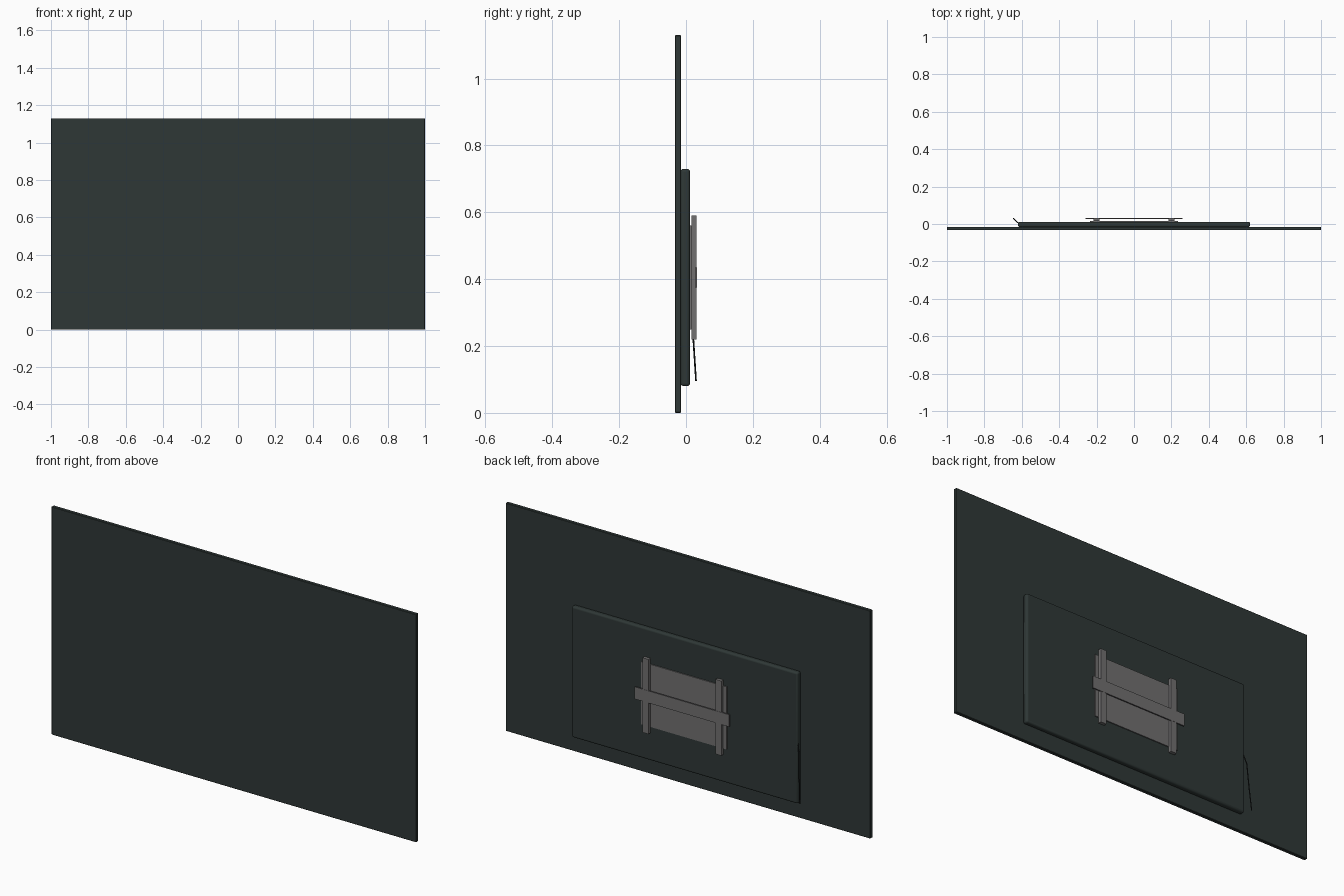
import bpy
import bmesh
from mathutils import Vector

cube = bpy.data.objects.get("Cube")
if cube:
    bpy.data.objects.remove(cube, do_unlink=True)


def material(name, rgb):
    m = bpy.data.materials.new(name)
    m.use_nodes = True
    m.diffuse_color = (*rgb, 1)
    node = next(n for n in m.node_tree.nodes if n.type == "BSDF_PRINCIPLED")
    node.inputs["Base Color"].default_value = (*rgb, 1)
    return m


DARK = material("dark slate plastic", (0.028, 0.039, 0.037))
GREY = material("grey metal", (0.165, 0.16, 0.162))
BLACK = material("black rubber", (0.012, 0.014, 0.014))


def box(name, xs, ys, zs, mat, bevel=0, segments=1):
    """Box from its x, y and z ranges, with optional bevelled edges."""
    mesh = bpy.data.meshes.new(name)
    bm = bmesh.new()
    bmesh.ops.create_cube(bm, size=1)
    for v in bm.verts:
        v.co = Vector([(r[0] + r[1]) / 2 + c * (r[1] - r[0])
                       for c, r in zip(v.co, (xs, ys, zs))])
    bm.to_mesh(mesh)
    bm.free()
    mesh.materials.append(mat)
    ob = bpy.data.objects.new(name, mesh)
    bpy.context.collection.objects.link(ob)
    if bevel:
        mod = ob.modifiers.new("Bevel", "BEVEL")
        mod.width = bevel
        mod.segments = segments
    return ob


# Thin display panel and the rounded electronics housing behind it
box("display_panel", (-1, 1), (-0.033, -0.015), (0, 1.13), DARK, 0.002)
housing = box("rear_housing", (-0.62, 0.62), (-0.016, 0.012), (0.08, 0.73),
              DARK, 0.009, 4)
bpy.context.view_layer.objects.active = housing
housing.select_set(True)
bpy.ops.object.shade_smooth_by_angle()
housing.select_set(False)

# Wall mount: plate, two upright rails and a cross bar
box("mount_plate", (-0.235, 0.235), (0.011, 0.017), (0.25, 0.56), GREY)
for side, x in (("left", 0.2), ("right", -0.2)):
    box(side + "_mount_rail", (x - 0.016, x + 0.016), (0.016, 0.032),
        (0.22, 0.59), GREY)
box("mount_cross_bar", (-0.26, 0.26), (0.027, 0.033), (0.375, 0.435), GREY)

# Power cable hanging from the housing's side
curve = bpy.data.curves.new("power_cable", "CURVE")
curve.dimensions = "3D"
curve.bevel_depth = 0.0025
curve.bevel_resolution = 2
curve.use_fill_caps = True
path = [(-0.615, 0.002, 0.39), (-0.63, 0.015, 0.33),
        (-0.636, 0.022, 0.22), (-0.645, 0.03, 0.095)]
spline = curve.splines.new("POLY")
spline.points.add(len(path) - 1)
for p, co in zip(spline.points, path):
    p.co = (*co, 1)
curve.materials.append(BLACK)
bpy.context.collection.objects.link(bpy.data.objects.new("power_cable", curve))
